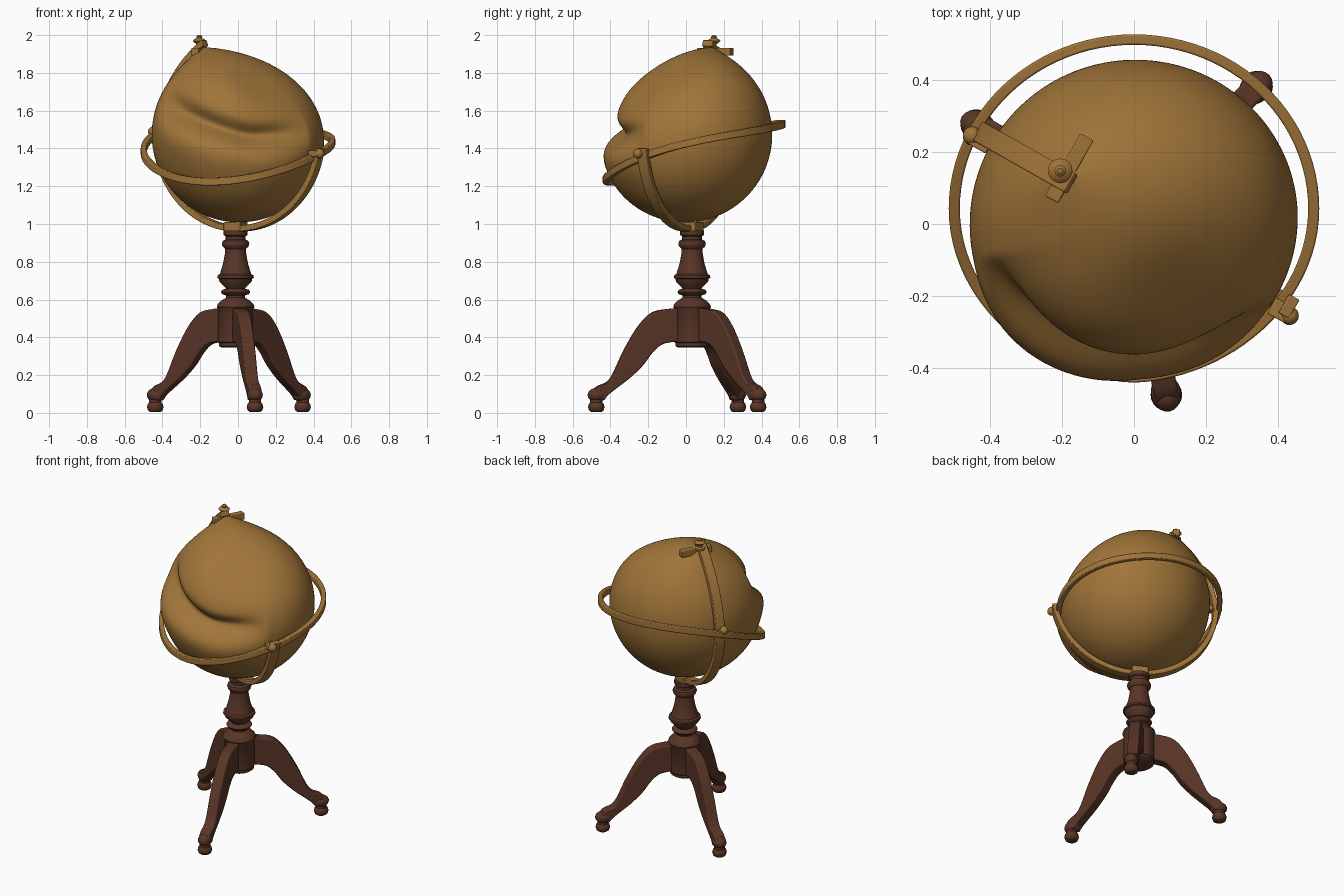
import bpy, bmesh, math
from mathutils import Vector, Matrix

cube = bpy.data.objects.get("Cube")
if cube:
    bpy.data.objects.remove(cube)


def material(name, rgb):
    m = bpy.data.materials.new(name)
    m.use_nodes = True
    m.diffuse_color = (*rgb, 1)
    bsdf = m.node_tree.nodes["Principled BSDF"]
    bsdf.inputs["Base Color"].default_value = (*rgb, 1)
    bsdf.inputs["Roughness"].default_value = 0.6
    return m


BRASS = material("aged_brass", (0.35, 0.175, 0.04))
WOOD = material("dark_wood", (0.1, 0.036, 0.02))

STAND = Vector((-0.013, 0.032, 0))         # column axis
CENTER = Vector((0, 0, 1.47))              # cradle centre
GLOBE = Vector((0.006, -0.006, 1.47))      # globe centre
U = Vector((0.87, -0.49, 0)).normalized()  # cradle plane direction
P = Vector((-U.y, U.x, 0))                 # across the cradle
UP = Vector((0, 0, 1))
TURN = Matrix.Rotation(math.atan2(U.y, U.x), 4, 'Z')


def finish(name, bm, mat, bevel=0, angle=40):
    bmesh.ops.recalc_face_normals(bm, faces=bm.faces[:])
    mesh = bpy.data.meshes.new(name)
    bm.to_mesh(mesh)
    bm.free()
    mesh.materials.append(mat)
    ob = bpy.data.objects.new(name, mesh)
    bpy.context.collection.objects.link(ob)
    bpy.ops.object.select_all(action='DESELECT')
    ob.select_set(True)
    bpy.context.view_layer.objects.active = ob
    bpy.ops.object.shade_smooth_by_angle(angle=math.radians(angle))
    if bevel:
        mod = ob.modifiers.new("soft_edges", 'BEVEL')
        mod.width = bevel
        mod.segments = 2
        mod.limit_method = 'ANGLE'
        mod.angle_limit = math.radians(50)
    return ob


def loft(name, sections, mat, closed=False, bevel=0):
    """Skin a list of equally sized point loops."""
    bm = bmesh.new()
    loops = [[bm.verts.new(p) for p in s] for s in sections]
    n = len(loops[0])
    pairs = list(zip(loops, loops[1:])) + ([(loops[-1], loops[0])] if closed else [])
    for a, b in pairs:
        for i in range(n):
            j = (i + 1) % n
            bm.faces.new((a[i], a[j], b[j], b[i]))
    if not closed:
        bm.faces.new(loops[0])
        bm.faces.new(loops[-1])
    return finish(name, bm, mat, bevel)


def lathe(name, profile, origin, mat, n=32):
    circle = [(math.cos(math.tau * i / n), math.sin(math.tau * i / n)) for i in range(n)]
    loft(name, [[origin + Vector((r * c, r * s, z)) for c, s in circle]
                for r, z in profile], mat)


def ball(name, loc, size, mat, turn=Matrix()):
    bm = bmesh.new()
    bmesh.ops.create_uvsphere(bm, u_segments=20, v_segments=12, radius=1)
    bm.transform(Matrix.Translation(loc) @ turn @ Matrix.Diagonal((*size, 1)))
    finish(name, bm, mat)


def block(name, loc, size, mat):
    bm = bmesh.new()
    bmesh.ops.create_cube(bm, size=1)
    bm.transform(Matrix.Translation(loc) @ TURN @ Matrix.Diagonal((*size, 1)))
    finish(name, bm, mat, bevel=0.004)


def smooth_path(pts, steps=5):
    """Catmull-Rom curve through the points."""
    v = [Vector(p) for p in pts]
    v = [2 * v[0] - v[1]] + v + [2 * v[-1] - v[-2]]
    out = []
    for a, b, c, d in zip(v, v[1:], v[2:], v[3:]):
        for k in range(steps):
            t = k / steps
            out.append(0.5 * (2 * b + (c - a) * t + (2 * a - 5 * b + 4 * c - d) * t * t
                              + (3 * b - a - 3 * c + d) * t ** 3))
    return out + [v[-2]]


# Turned column
lathe("column", [(0.075, 0.345), (0.088, 0.355), (0.088, 0.37), (0.093, 0.375), (0.093, 0.55),
                 (0.1, 0.56), (0.095, 0.575), (0.075, 0.595), (0.05, 0.61), (0.05, 0.622),
                 (0.07, 0.628), (0.078, 0.64), (0.07, 0.652), (0.05, 0.658), (0.055, 0.665),
                 (0.085, 0.695), (0.088, 0.71), (0.097, 0.715), (0.095, 0.728), (0.083, 0.735),
                 (0.066, 0.79), (0.057, 0.84), (0.055, 0.868), (0.068, 0.88), (0.073, 0.895),
                 (0.068, 0.91), (0.053, 0.918), (0.053, 0.935), (0.063, 0.942), (0.063, 0.965)],
      STAND, WOOD)

# Three curved legs with toes and pads
outer = smooth_path([(0.06, 0.555), (0.13, 0.55), (0.215, 0.53), (0.29, 0.455),
                     (0.365, 0.33), (0.44, 0.18), (0.51, 0.14), (0.545, 0.1)])
inner = smooth_path([(0.06, 0.375), (0.11, 0.375), (0.17, 0.36), (0.22, 0.315),
                     (0.27, 0.25), (0.345, 0.18), (0.45, 0.1), (0.48, 0.065)])
feet = {"front": (0.09, -0.475), "back_left": (0.342, 0.382), "back_right": (-0.438, 0.275)}
for side, (fx, fy) in feet.items():
    foot = Vector((fx, fy, 0))
    reach = foot - STAND
    out, scale = reach.normalized(), reach.length / 0.515
    across = Vector((-out.y, out.x, 0)) * 0.034
    sections = []
    for o, i in zip(outer, inner):
        a, b = (STAND + out * (q.x * scale) + UP * q.y for q in (o, i))
        sections.append([a + across, a - across, b - across, b + across])
    loft(side + "_leg", sections, WOOD, bevel=0.01)
    turn = Matrix.Rotation(math.atan2(out.y, out.x), 4, 'Z')
    ball(side + "_toe", foot - out * 0.005 + UP * 0.095, (0.052, 0.042, 0.038), WOOD, turn)
    lathe(side + "_foot_pad", [(0.026, 0.004), (0.038, 0.012), (0.044, 0.03), (0.04, 0.047),
                               (0.033, 0.055), (0.033, 0.07)], foot, WOOD, 20)

# Crumpled globe: pulled to a peak at its pole, flattened and creased in front
POLE = Vector((-0.2, 0.148, 0.465)).normalized()
FLAT = Vector((0.35, -0.55, 0.76)).normalized()


def crease_height(az):
    """Elevation of the fold: level on the left side, climbing to the right side."""
    return 1.5 - 0.13 * az + 0.21 * (math.hypot(az - 8, 12) - 12)


def crease_strength(az):
    return max(0, 1 - abs(az / 78) ** 3 if az < 0 else 1 - (az / 60) ** 2)


bm = bmesh.new()
bmesh.ops.create_icosphere(bm, subdivisions=6, radius=1)
for v in bm.verts:
    d = v.co.normalized()
    az = math.degrees(math.atan2(d.x, -d.y))
    el = math.degrees(math.asin(max(-1, min(1, d.z))))
    above = el - crease_height(az)
    if above > 0:   # steep lip running into a hollow panel
        fold = 0.6 * math.exp(-(above / 8) ** 2) + 0.4 * math.exp(-(above / 24) ** 2)
    else:           # gentler swelling below
        fold = math.exp(-(above / 10) ** 2)
    swell = min(1, abs(az) / 50) * math.exp(-((above + 20) / 12) ** 2)
    r = 0.461 + 0.085 * math.exp(-d.angle(POLE) / 0.32)
    r -= 0.122 * math.exp(-(d.angle(FLAT) / 0.83) ** 2)
    r += crease_strength(az) * (0.015 * swell - 0.115 * fold)
    v.co = GLOBE + d * r
finish("globe", bm, BRASS, angle=60)

# Bent horizon ring
sections = []
for k in range(96):
    t = math.tau * k / 96
    c, s = math.cos(t), math.sin(t)
    z = 1.396 + 0.025 * c + 0.1475 * s + 0.014 * math.cos(2 * t) - 0.022 * math.sin(2 * t)
    mid = Vector((0, 0.043, z))
    pinch = 0.012 * max(0, -s) * abs(math.sin(2 * t))
    sections.append([mid + Vector((c * r, s * 0.94 * r, h))
                     for r, h in ((0.484 - pinch, -0.02), (0.515 - pinch, -0.02),
                                  (0.515 - pinch, 0.02), (0.484 - pinch, 0.02))])
loft("horizon_ring", sections, BRASS, closed=True, bevel=0.005)

# Cradle arc from the pole, under the globe, to the far side of the ring
sections = []
for k in range(73):
    a = 113 + (352 - 113) * k / 72
    t = max(0, (180 - a) / 65)
    r = 0.498 + 0.034 * t * (3 * t - 2)
    ray = U * math.cos(math.radians(a)) + UP * math.sin(math.radians(a))
    mid = CENTER + P * 0.012
    sections.append([mid + ray * (r + e) + P * w for e, w in
                     ((-0.02, -0.03), (0.012, -0.03), (0.012, 0.03), (-0.02, 0.03))])
loft("cradle_arc", sections, BRASS, bevel=0.004)
block("cradle_mount", STAND + UP * 0.985, (0.1, 0.085, 0.05), BRASS)

# Clamps and knobs where the cradle meets the ring
for side, loc in {"left": Vector((0.432, -0.255, 1.373)),
                  "right": Vector((-0.45, 0.245, 1.49))}.items():
    out = Vector((loc.x, loc.y, 0)).normalized()
    block(side + "_ring_clamp", loc - out * 0.03, (0.055, 0.05, 0.035), BRASS)
    ball(side + "_ring_knob", loc, (0.026, 0.026, 0.026), BRASS)

# Cross bar and finial at the pole
block("pole_bar", Vector((-0.18, 0.155, 1.912)), (0.042, 0.2, 0.042), BRASS)
lathe("pole_finial", [(0.03, 1.925), (0.03, 1.937), (0.013, 1.942), (0.013, 1.952), (0.026, 1.96),
                      (0.034, 1.97), (0.026, 1.979), (0.014, 1.984), (0.016, 1.992), (0.007, 2.0)],
      Vector((-0.205, 0.148, 0)), BRASS, 20)
